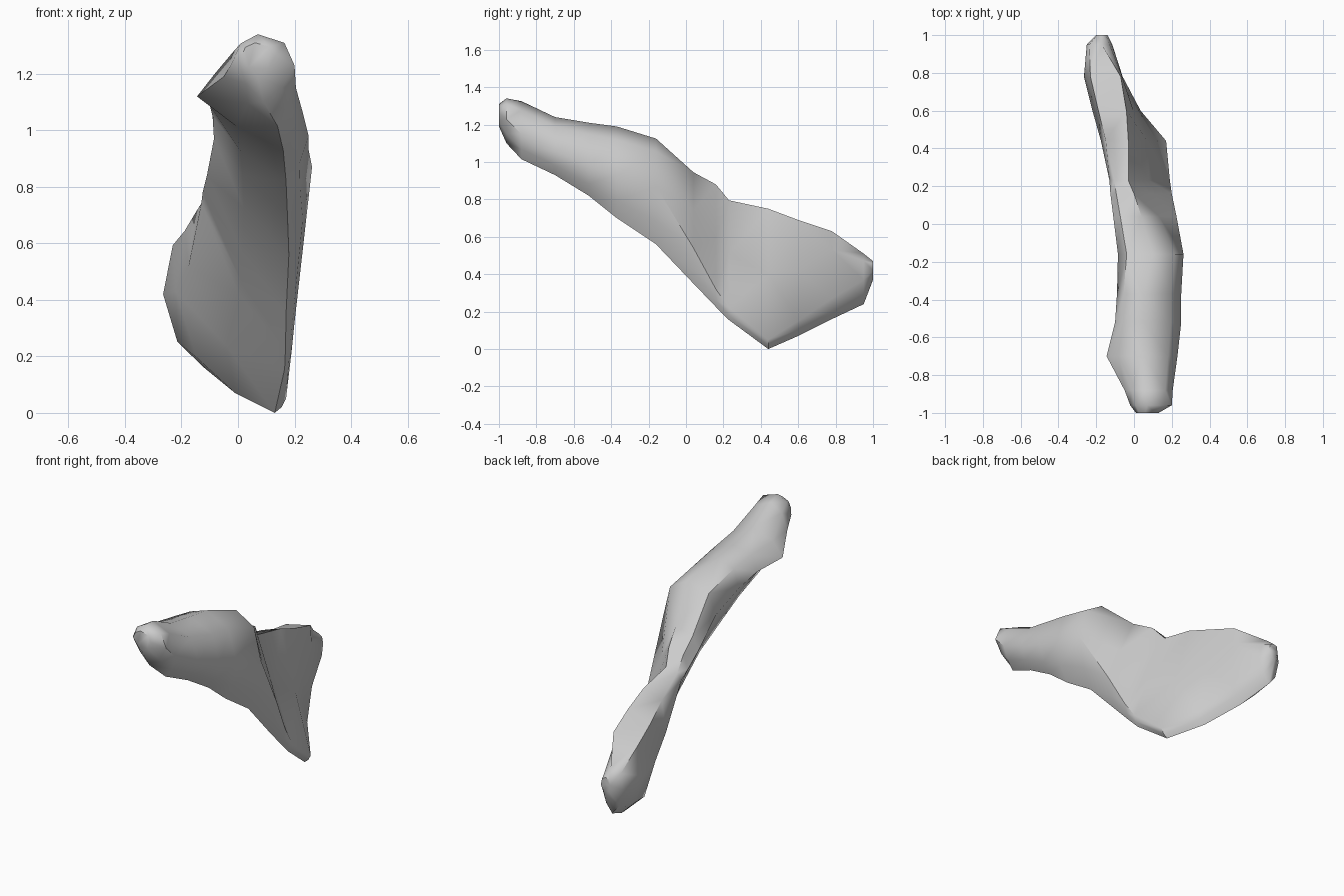
import bpy, bmesh
from mathutils import Vector

if "Cube" in bpy.data.objects:
    bpy.data.objects.remove(bpy.data.objects["Cube"])

# stations along y: y, then (x, z) of the top, left, bottom and right ridges
STATIONS = [
    (-1.00, .06, 1.31, .01, 1.26, .07, 1.19, .13, 1.26),
    (-.96, .07, 1.34, -.02, 1.24, .09, 1.10, .20, 1.23),
    (-.88, .06, 1.325, -.05, 1.19, .14, 1.015, .205, 1.15),
    (-.70, .05, 1.24, -.145, 1.12, .16, .93, .23, 1.06),
    (-.52, .05, 1.21, -.10, 1.09, .17, .82, .25, .98),
    (-.37, .05, 1.19, -.09, 1.05, .175, .70, .25, .93),
    (-.16, .10, 1.125, -.085, .97, .18, .56, .262, .87),
    (.04, .04, .945, -.11, .84, .17, .35, .225, .54),
    (.16, .00, .88, -.125, .78, .168, .225, .20, .32),
    (.23, -.03, .795, -.13, .74, .165, .155, .19, .22),
    (.44, -.03, .75, -.175, .52, .13, .00, .17, .05),
    (.60, -.04, .69, -.22, .43, -.01, .07, .035, .15),
    (.78, -.07, .63, -.265, .42, -.12, .16, -.06, .27),
    (.95, -.17, .51, -.25, .40, -.18, .24, -.115, .37),
    (1.00, -.17, .47, -.20, .43, -.18, .37, -.14, .42),
]


def section(row):
    """Eight-sided section: four ridges plus filled-out corners between them."""
    y = row[0]
    top, left, bottom, right = [Vector((row[i], y, row[i + 1])) for i in (1, 3, 5, 7)]
    low_left = .3 if y > .55 else .1 if y > 0 or y < -.6 else .2
    up_left = .65 if y > .4 else .35 if y < -.6 else .5
    up_right = 0 if 0 < y < .75 else .45

    def corner(a, b, side, level, t):
        return ((a + b) / 2).lerp(Vector((side.x, y, level.z)), t)

    return [top, corner(top, left, left, top, up_left),
            left, corner(left, bottom, left, bottom, low_left),
            bottom, corner(bottom, right, right, bottom, .2),
            right, corner(right, top, right, top, up_right)]


# bone: twisted loft from the thick shaft to the slanted blade
bm = bmesh.new()
rings = [[bm.verts.new(p) for p in section(row)] for row in STATIONS]
for a, b in zip(rings, rings[1:]):
    for i in range(8):
        j = (i + 1) % 8
        bm.faces.new((a[i], a[j], b[j], b[i]))
bm.faces.new(rings[0])
bm.faces.new(rings[-1])
bmesh.ops.recalc_face_normals(bm, faces=bm.faces)
bmesh.ops.triangulate(bm, faces=bm.faces)

mesh = bpy.data.meshes.new("bone_fragment")
bm.to_mesh(mesh)
bm.free()
bone = bpy.data.objects.new("bone_fragment", mesh)
bpy.context.collection.objects.link(bone)
bpy.context.view_layer.objects.active = bone
bone.select_set(True)
bpy.ops.object.shade_smooth_by_angle(angle=0.9)
